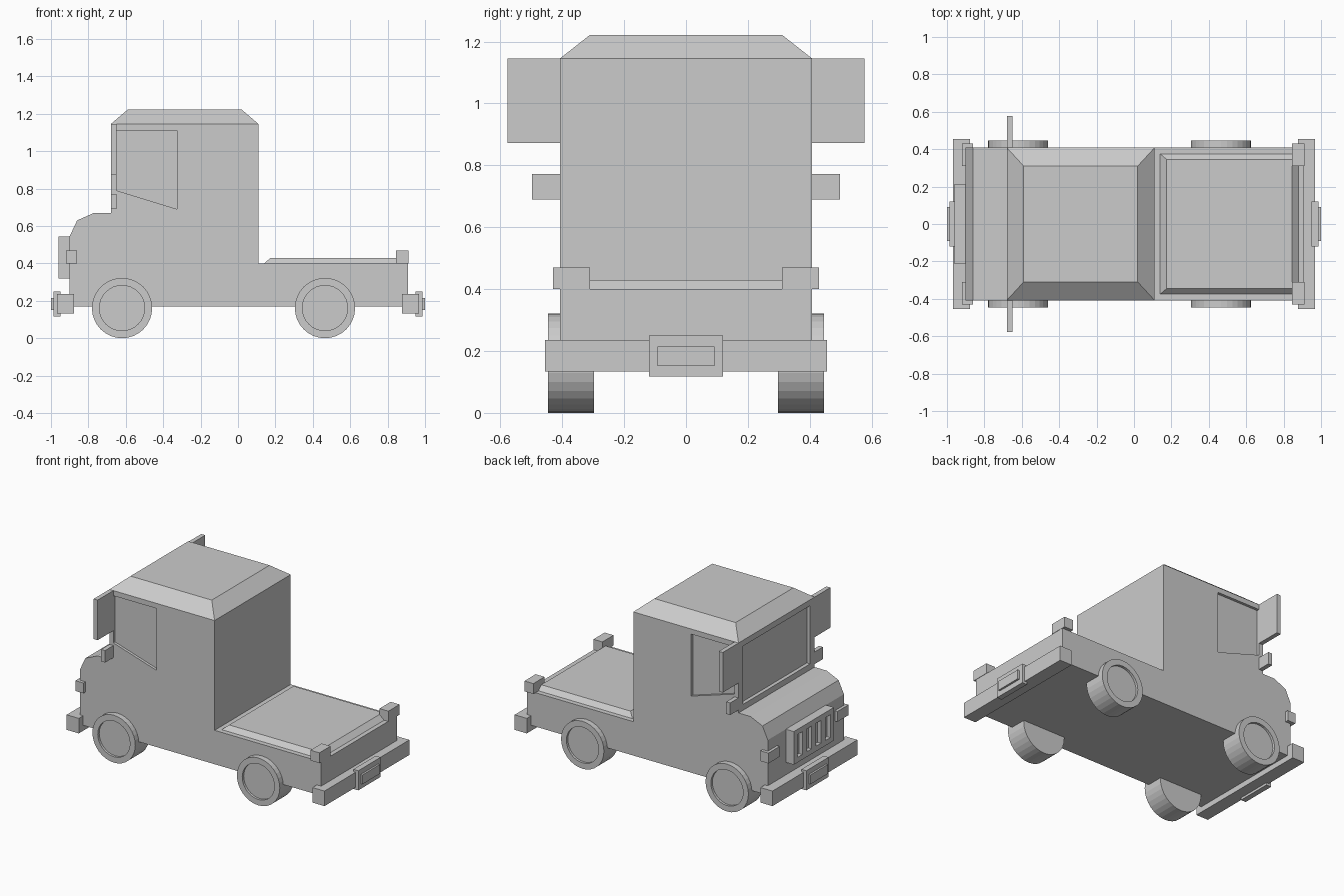
import bpy
from math import cos, sin, tau

if "Cube" in bpy.data.objects:
    bpy.data.objects.remove(bpy.data.objects["Cube"])


def loft(name, rings):
    """Solid joining rings of equal point count, capped at both ends."""
    n = len(rings[0])
    verts = [p for r in rings for p in r]
    faces = [list(range(n))[::-1], list(range(len(verts) - n, len(verts)))]
    for k in range(len(rings) - 1):
        a, b = k * n, (k + 1) * n
        faces += [(a + i, a + (i + 1) % n, b + (i + 1) % n, b + i) for i in range(n)]
    me = bpy.data.meshes.new(name)
    me.from_pydata(verts, [], faces)
    import bmesh
    bm = bmesh.new()
    bm.from_mesh(me)
    bmesh.ops.recalc_face_normals(bm, faces=bm.faces)
    bm.to_mesh(me)
    bm.free()
    ob = bpy.data.objects.new(name, me)
    bpy.context.collection.objects.link(ob)
    return ob


def rect(x0, x1, y0, y1, z):
    return [(x0, y0, z), (x1, y0, z), (x1, y1, z), (x0, y1, z)]


def box(name, x, y, z):
    return loft(name, [rect(*x, *y, z[0]), rect(*x, *y, z[1])])


def prism(name, profile, y0, y1):
    return loft(name, [[(x, y, z) for x, z in profile] for y in (y0, y1)])


def carve(ob, cutters):
    """Cut recesses, bake the result and delete the cutters."""
    for c in cutters:
        c.hide_render = True
        m = ob.modifiers.new("cut", 'BOOLEAN')
        m.operation, m.solver, m.object = 'DIFFERENCE', 'EXACT', c
    bpy.context.view_layer.update()
    dg = bpy.context.evaluated_depsgraph_get()
    baked = bpy.data.meshes.new_from_object(ob.evaluated_get(dg))
    ob.modifiers.clear()
    ob.data = baked
    for c in cutters:
        bpy.data.objects.remove(c)


# Body: hood, cab and bed in one side profile, with window recesses
W = 0.408
body = prism("body", [(-0.9, 0.17), (-0.9, 0.545), (-0.86, 0.63), (-0.77, 0.67),
                      (-0.68, 0.67), (-0.68, 1.145), (0.11, 1.145), (0.11, 0.40),
                      (0.91, 0.40), (0.91, 0.17)], -W, W)
pane = [(-0.65, 1.11), (-0.325, 1.11), (-0.325, 0.69), (-0.65, 0.79)]
carve(body, [box("windshield_cutter", (-0.75, -0.655), (-0.36, 0.36), (0.71, 1.105)),
             prism("window_cutter", pane, W - 0.018, 0.5),
             prism("window_cutter", pane, -0.5, -W + 0.018)])

# Sloped roof and raised bed cover
loft("roof", [rect(-0.68, 0.11, -W, W, 1.145), rect(-0.59, 0.02, -0.31, 0.31, 1.222)])
loft("bed_cover", [rect(0.14, 0.88, -0.375, 0.375, 0.40),
                   rect(0.175, 0.845, -0.345, 0.345, 0.43)])

# Grille with four slots
grille = box("grille", (-0.96, -0.89), (-0.215, 0.215), (0.32, 0.545))
carve(grille, [box("slot_cutter", (-1.1, -0.935), (y - 0.026, y + 0.026), (0.355, 0.51))
               for y in (-0.15, -0.05, 0.05, 0.15)])

# Bumpers and number plates at both ends
for end, s in (("front", -1), ("rear", 1)):
    def span(a, b):
        return sorted((s * a, s * b))
    box(end + "_bumper", span(0.877, 0.968), (-0.455, 0.455), (0.133, 0.235))
    box(end + "_plate_holder", span(0.95, 0.987), (-0.12, 0.12), (0.117, 0.25))
    box(end + "_plate", span(0.98, 1.0), (-0.092, 0.092), (0.152, 0.215))

# Lamps, mirrors and wheels on each side
for side, s in (("right", -1), ("left", 1)):
    def span(a, b):
        return sorted((s * a, s * b))
    box(side + "_headlight", (-0.92, -0.86), span(0.31, 0.43), (0.40, 0.47))
    box(side + "_taillight", (0.845, 0.912), span(0.31, 0.43), (0.40, 0.47))
    box(side + "_mirror", (-0.68, -0.65), span(0.40, 0.577), (0.873, 1.145))
    box(side + "_indicator", (-0.68, -0.65), span(0.40, 0.497), (0.69, 0.772))
    for end, cx in (("front", -0.62), ("rear", 0.465)):
        loft(f"{side}_{end}_wheel",
             [[(cx + r * cos(tau * i / 32), s * y, 0.161 + r * sin(tau * i / 32))
               for i in range(32)]
              for r, y in ((0.161, 0.297), (0.161, 0.446), (0.121, 0.446), (0.121, 0.43))])
